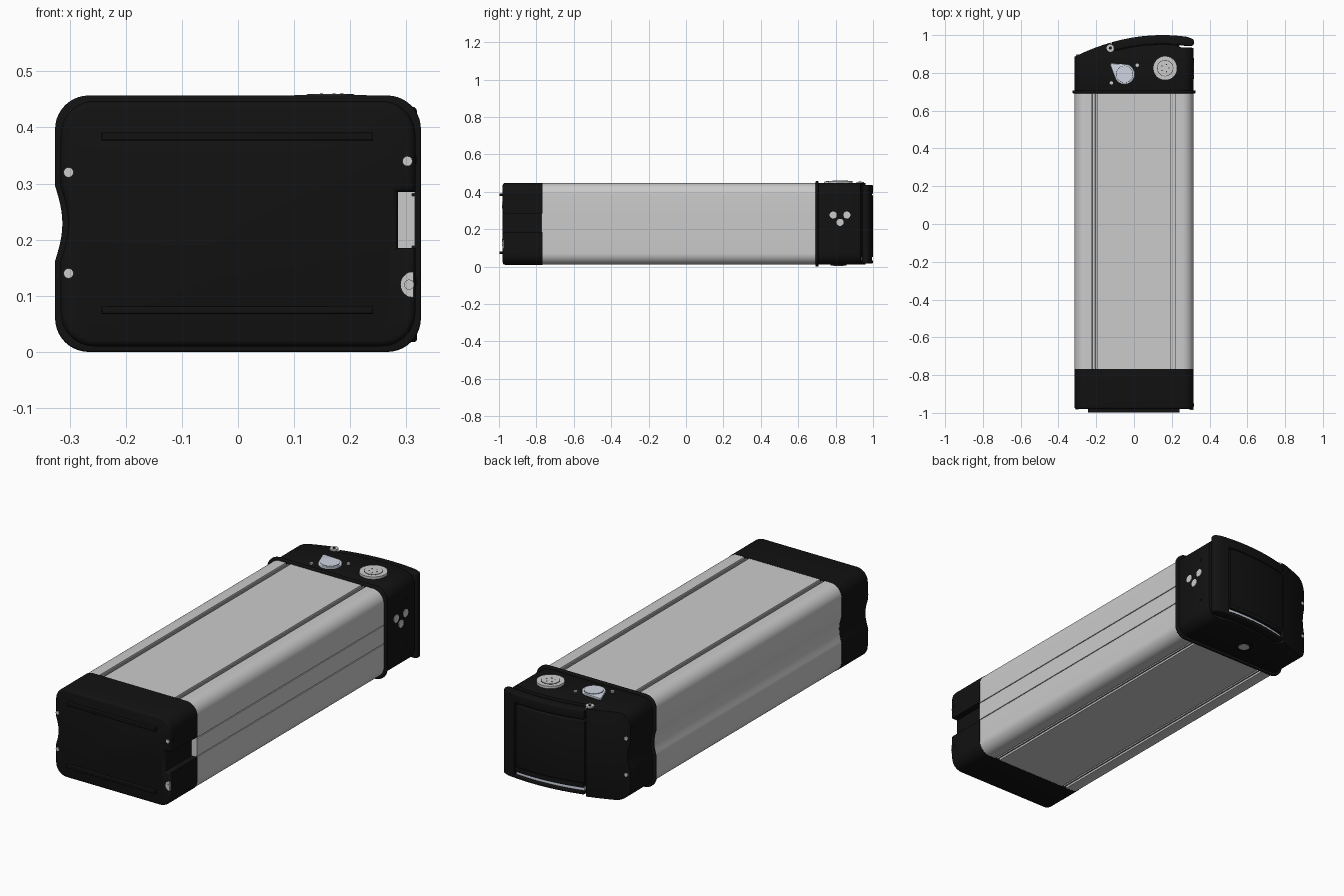
import bpy, bmesh
from math import sin, cos, pi, radians

if "Cube" in bpy.data.objects:
    bpy.data.objects.remove(bpy.data.objects["Cube"])

def material(name, c):
    m = bpy.data.materials.new(name)
    m.diffuse_color = (*c, 1)
    m.use_nodes = True
    m.node_tree.nodes["Principled BSDF"].inputs["Base Color"].default_value = m.diffuse_color
    return m

BLACK = material("black_plastic", (0.006, 0.006, 0.006))
BLUE = material("pale_metal", (0.62, 0.66, 0.76))

def smooth(me):
    me.shade_smooth()
    me.set_sharp_from_angle(angle=radians(35))

def extrude(name, pts, axis, a, b, mat=None, bevel=0.0, ends="ab"):
    """Extrude a 2D outline along an axis, rounding the rims of the chosen ends."""
    place = {"x": lambda u, v, t: (t, u, v), "y": lambda u, v, t: (u, t, v),
             "z": lambda u, v, t: (u, v, t)}[axis]
    bm = bmesh.new()
    A = [bm.verts.new(place(u, v, a)) for u, v in pts]
    B = [bm.verts.new(place(u, v, b)) for u, v in pts]
    fa, fb = bm.faces.new(A), bm.faces.new(B)
    n = len(pts)
    for i in range(n):
        j = (i + 1) % n
        bm.faces.new((A[i], A[j], B[j], B[i]))
    bmesh.ops.recalc_face_normals(bm, faces=bm.faces)
    if bevel:
        rim = (list(fa.edges) if "a" in ends else []) + (list(fb.edges) if "b" in ends else [])
        bmesh.ops.bevel(bm, geom=rim, offset=bevel, segments=3, profile=0.5,
                        affect='EDGES', clamp_overlap=True)
    me = bpy.data.meshes.new(name)
    bm.to_mesh(me)
    bm.free()
    smooth(me)
    if mat:
        me.materials.append(mat)
    ob = bpy.data.objects.new(name, me)
    bpy.context.collection.objects.link(ob)
    return ob

def arc(cx, cy, r, a0, a1, n):
    return [(cx + r * cos(radians(a0 + (a1 - a0) * i / n)),
             cy + r * sin(radians(a0 + (a1 - a0) * i / n))) for i in range(n + 1)]

def circle(cx, cy, r, n=32):
    return arc(cx, cy, r, 0, 360, n)[:-1]

def rect(u0, u1, v0, v1):
    return [(u0, v0), (u1, v0), (u1, v1), (u0, v1)]

def section(e=0.0, grooves=False, slot=False):
    """Case cross-section in x-z: rounded box with a hollow left side."""
    X, z0, z1, r = 0.315 + e, 0.011 - e, 0.446 + e, 0.06
    def rails(z, d):
        out = []
        for c in (-0.209, 0.205):
            out += [(c - .013, z), (c - .012, z + d), (c - .004, z + d), (c - .003, z + d * .3),
                    (c + .003, z + d * .3), (c + .004, z + d), (c + .012, z + d), (c + .013, z)]
        return out
    p = arc(-X + r, z0 + r, r, 180, 270, 10)
    if grooves:
        p += rails(z0, 0.009)
    p += arc(X - r, z0 + r, r, 270, 360, 10)
    if slot:
        p += [(X, .185), (.285, .185), (.285, .285), (X, .285)]
    if grooves:
        for c in (.187, .28):
            p += [(X, c - .002), (X - .005, c - .002), (X - .005, c + .002), (X, c + .002)]
    p += arc(X - r, z1 - r, r, 0, 90, 10)
    if grooves:
        p += rails(z1, -0.009)[::-1]
    p += arc(-X + r, z1 - r, r, 90, 180, 10)
    p += [(-X + .013 * sin(pi * i / 12), .296 - .134 * i / 12) for i in range(13)]
    return p

# aluminium case, front cap and collar
extrude("aluminium_case", section(grooves=True), "y", -0.772, 0.70)
extrude("front_cap", section(0.001, slot=True), "y", -0.98, -0.768, BLACK, 0.012, "a")
extrude("rear_collar", section(0.011), "y", 0.692, 0.708, BLACK, 0.004)

# raised ribs on the front
for z in (0.075, 0.384):
    extrude("front_rib", rect(-0.243, 0.241, z - .007, z + .007), "y", -0.998, -0.97, BLACK, 0.003, "a")

# front screws and half-round socket
for x, z in ((-.302, .32), (-.302, .14), (.302, .34)):
    extrude("front_screw", circle(x, z, .009, 16), "y", -0.983, -0.96)
extrude("front_socket", arc(.313, .12, .023, 90, 270, 16), "y", -0.982, -0.96)
extrude("front_socket_core", circle(.305, .12, .009, 16), "y", -0.985, -0.96)

# rear cap: case section trimmed by a curved plan outline
def back(x):
    return 1 - 0.53 * (x - 0.15) ** 2

def span(x0, x1, off=0.0, n=16):
    return [(x0 + (x1 - x0) * i / n, back(x0 + (x1 - x0) * i / n) - off) for i in range(n + 1)]

rear = extrude("rear_cap", section(0.0), "y", 0.70, 1.05, BLACK)
plan = [(-.4, .6), (.4, .6), (.4, .93), (.25, .935)] + span(.22, -.10, .05) + span(-.125, -.4)
cutter = extrude("rear_trim_helper", plan, "z", -0.1, 0.6)
mod = rear.modifiers.new("trim", 'BOOLEAN')
mod.operation, mod.solver, mod.object = 'INTERSECT', 'EXACT', cutter
bev = rear.modifiers.new("round", 'BEVEL')
bev.width, bev.segments, bev.limit_method, bev.angle_limit = 0.006, 2, 'ANGLE', radians(40)
dg = bpy.context.evaluated_depsgraph_get()
baked = bpy.data.meshes.new_from_object(rear.evaluated_get(dg))
rear.modifiers.clear()
rear.data = baked
smooth(baked)
bpy.data.objects.remove(cutter)

# rear middle panel and folding handle (two arms and a grip)
panel = span(.235, -.118) + span(-.118, .235, .08)
extrude("rear_panel", panel, "z", 0.075, 0.382, BLACK, 0.004)
tip = arc(.298, .962, .021, -80, 60, 8)
arm = tip + span(.285, -.115) + span(-.115, .22, .048)
extrude("handle_top_arm", arm, "z", 0.388, 0.437, BLACK, 0.008)
extrude("handle_bottom_arm", arm, "z", 0.018, 0.034, BLACK, 0.004)
grip = tip + span(.285, .245, n=4) + [(.245, .945)]
extrude("handle_grip", grip, "z", 0.025, 0.43, BLACK)

# bright strip under the panel
extrude("rear_metal_strip", span(.24, -.11, .012) + span(-.11, .24, .06), "z", 0.034, 0.052, BLUE)
extrude("rear_lower_ledge", span(.24, -.11) + span(-.11, .24, .06), "z", 0.052, 0.075, BLACK)

# charging socket on top
for r, h, m in ((.064, .458, None), (.043, .4585, BLACK), (.041, .460, None)):
    extrude("charge_socket_ring", circle(.165, .825, r, 40), "z", 0.43, h, m)
for i in range(5):
    a = 2 * pi * i / 5
    extrude("socket_pin", circle(.165 + .02 * cos(a), .825 + .02 * sin(a), .003, 8), "z", .44, .461, BLACK)

# teardrop lock cover, pivot screw and small pins on top
drop = arc(-.05, .793, .054, -150, 75, 28) + [(-.122, .85), (-.125, .84)]
extrude("lock_cover", drop, "z", 0.43, 0.455, BLUE, 0.003, "b")
extrude("lock_ring", circle(-.05, .793, .045), "z", 0.44, 0.4555, BLACK)
extrude("lock_barrel", circle(-.05, .793, .0435), "z", 0.44, 0.457, BLUE)
for x, y in ((.017, .84), (-.12, .747)):
    extrude("lock_pin", circle(x, y, .009, 16), "z", 0.43, 0.452)
extrude("pivot_screw", circle(-.125, .931, .02, 24), "z", 0.43, 0.453)
extrude("pivot_screw_slot", circle(-.125, .931, .009, 6), "z", 0.44, 0.454, BLACK)

# key barrel underneath
extrude("lower_barrel", circle(0, .815, .042, 32), "z", 0.006, 0.03, BLACK)
extrude("lower_barrel_core", circle(0, .815, .026, 24), "z", 0.004, 0.03)

# contact pins on the right and rear screws on the left
for y, z in ((.787, .276), (.86, .276), (.824, .237)):
    extrude("contact_pin", circle(y, z, .019, 24), "x", 0.30, 0.318)
for z in (.14, .32):
    extrude("rear_screw", circle(-.298, z, .009, 16), "y", .87, .897)
for y in (.868, -.958):
    for z in (.125, .343):
        extrude("side_screw", circle(y, z, .007, 12), "x", 0.30, 0.318, BLACK)
